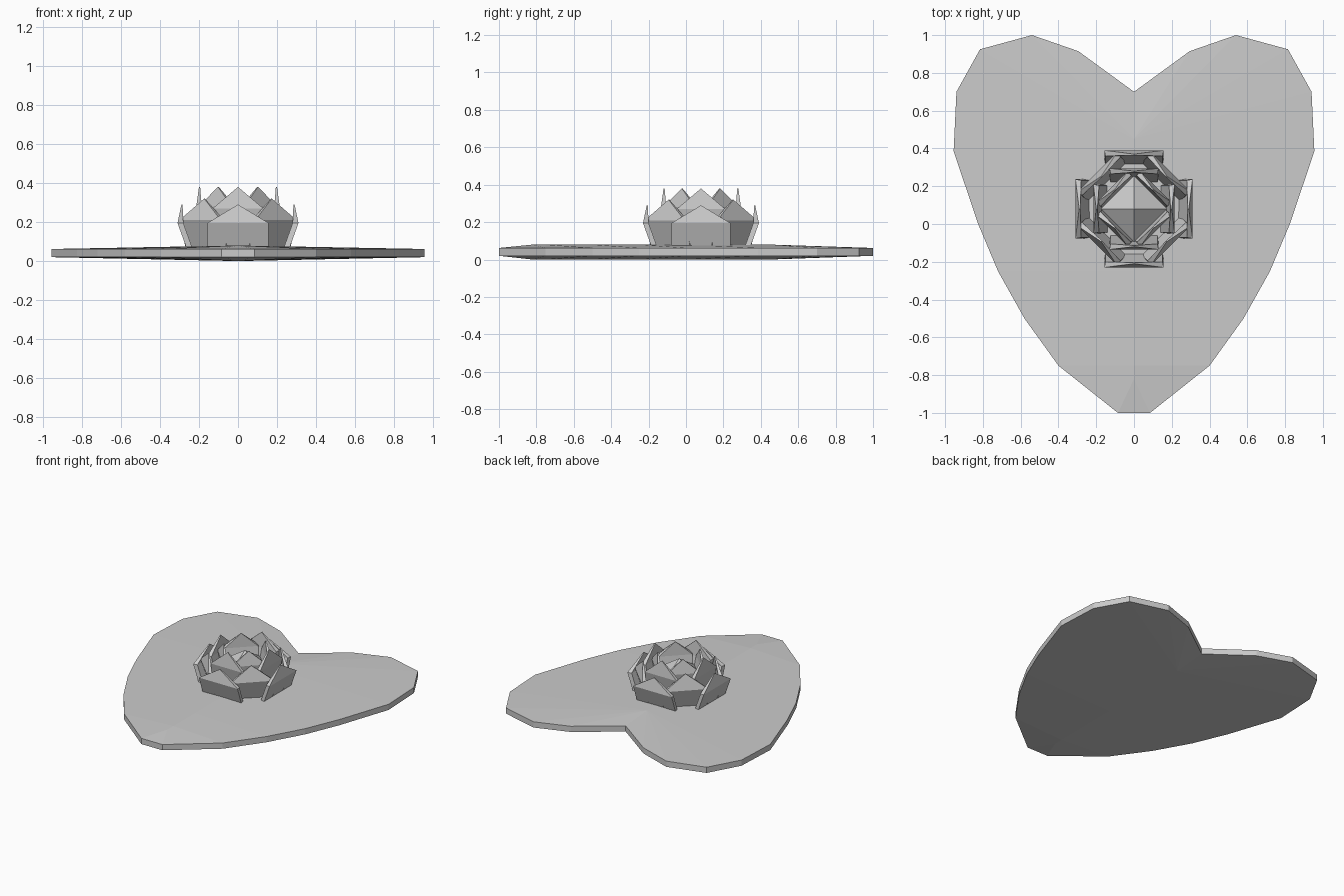
import bpy
import bmesh
from math import pi, sin, cos
from mathutils import Matrix, Vector

if "Cube" in bpy.data.objects:
    bpy.data.objects.remove(bpy.data.objects["Cube"], do_unlink=True)

grey = bpy.data.materials.new("plain grey")
grey.use_nodes = True
grey.diffuse_color = (0.6, 0.6, 0.6, 1)
grey.node_tree.nodes["Principled BSDF"].inputs["Base Color"].default_value = (0.6, 0.6, 0.6, 1)


def finish(name, bm):
    bmesh.ops.remove_doubles(bm, verts=bm.verts, dist=0.0005)
    bmesh.ops.recalc_face_normals(bm, faces=bm.faces)
    mesh = bpy.data.meshes.new(name)
    bm.to_mesh(mesh)
    bm.free()
    mesh.materials.append(grey)
    obj = bpy.data.objects.new(name, mesh)
    bpy.context.collection.objects.link(obj)
    return obj


# Heart-shaped leaf: a thin rim, rising gently to a spine on both sides
HALF = [(0, 0.7), (0.295, 0.915), (0.54, 1), (0.815, 0.925), (0.94, 0.7), (0.955, 0.385),
        (0.825, 0), (0.72, -0.25), (0.58, -0.5), (0.4, -0.75), (0.085, -1), (0, -1)]


def add_face(bm, points):
    unique = [p for i, p in enumerate(points) if p not in points[:i]]
    if len(unique) > 2:
        bm.faces.new([bm.verts.new(p) for p in unique])


bm = bmesh.new()
for side in (1, -1):
    for (xa, ya), (xb, yb) in zip(HALF, HALF[1:]):
        sa, sb = (min(max(y, -0.82), 0.45) for y in (ya, yb))
        for rim, spine in ((0.062, 0.08), (0.02, 0)):
            add_face(bm, [(side * xa, ya, rim), (side * xb, yb, rim), (0, sb, spine), (0, sa, spine)])
        add_face(bm, [(side * xa, ya, 0.062), (side * xb, yb, 0.062),
                      (side * xb, yb, 0.02), (side * xa, ya, 0.02)])
finish("heart_leaf", bm)


# Petal: a folded five-sided plate that leans out, then in to a pointed tip
def petal(name, angle, half, base, shoulder, tip, thick):
    bm = bmesh.new()

    def layer(inset):
        w = half - inset * 0.2
        return [bm.verts.new(p) for p in (
            (-w, -base[0] + inset, base[1]), (w, -base[0] + inset, base[1]),
            (w, -shoulder[0] + inset, shoulder[1]), (0, -tip[0] + inset * 0.2, tip[1]),
            (-w, -shoulder[0] + inset, shoulder[1]))]

    outer, inner = layer(0), layer(thick)
    for ring in (outer, inner):
        bm.faces.new((ring[0], ring[1], ring[2], ring[4]))
        bm.faces.new((ring[4], ring[2], ring[3]))
    for i in range(5):
        j = (i + 1) % 5
        bm.faces.new((outer[i], outer[j], inner[j], inner[i]))
    turn = Matrix.Translation((0, CENTRE_Y, 0)) @ Matrix.Rotation(angle, 4, "Z")
    bmesh.ops.transform(bm, matrix=turn, verts=bm.verts)
    finish(name, bm)


# Four rings of four petals, each ring turned an eighth from the last
CENTRE_Y = 0.08
RINGS = [
    ("outer_petal", 0, 0.157, (0.265, 0.07), (0.31, 0.195), (0.29, 0.29)),
    ("second_petal", pi / 4, 0.15, (0.23, 0.07), (0.275, 0.21), (0.245, 0.32)),
    ("third_petal", 0, 0.13, (0.17, 0.07), (0.215, 0.27), (0.2, 0.38)),
    ("inner_petal", pi / 4, 0.12, (0.13, 0.07), (0.165, 0.28), (0.145, 0.38)),
]
for name, start, half, base, shoulder, tip in RINGS:
    for i in range(4):
        petal(f"{name}_{i + 1}", start + i * pi / 2, half, base, shoulder, tip, 0.03)

# Four-sided bud in the middle
bm = bmesh.new()
foot, waist = ([(0.19 * cos(i * pi / 2), CENTRE_Y + 0.19 * sin(i * pi / 2), z) for i in range(4)]
               for z in (0.07, 0.2))
for i in range(4):
    j = (i + 1) % 4
    add_face(bm, [foot[i], foot[j], waist[j], waist[i]])
    add_face(bm, [waist[i], waist[j], (0, CENTRE_Y, 0.32)])
add_face(bm, foot)
finish("flower_bud", bm)
